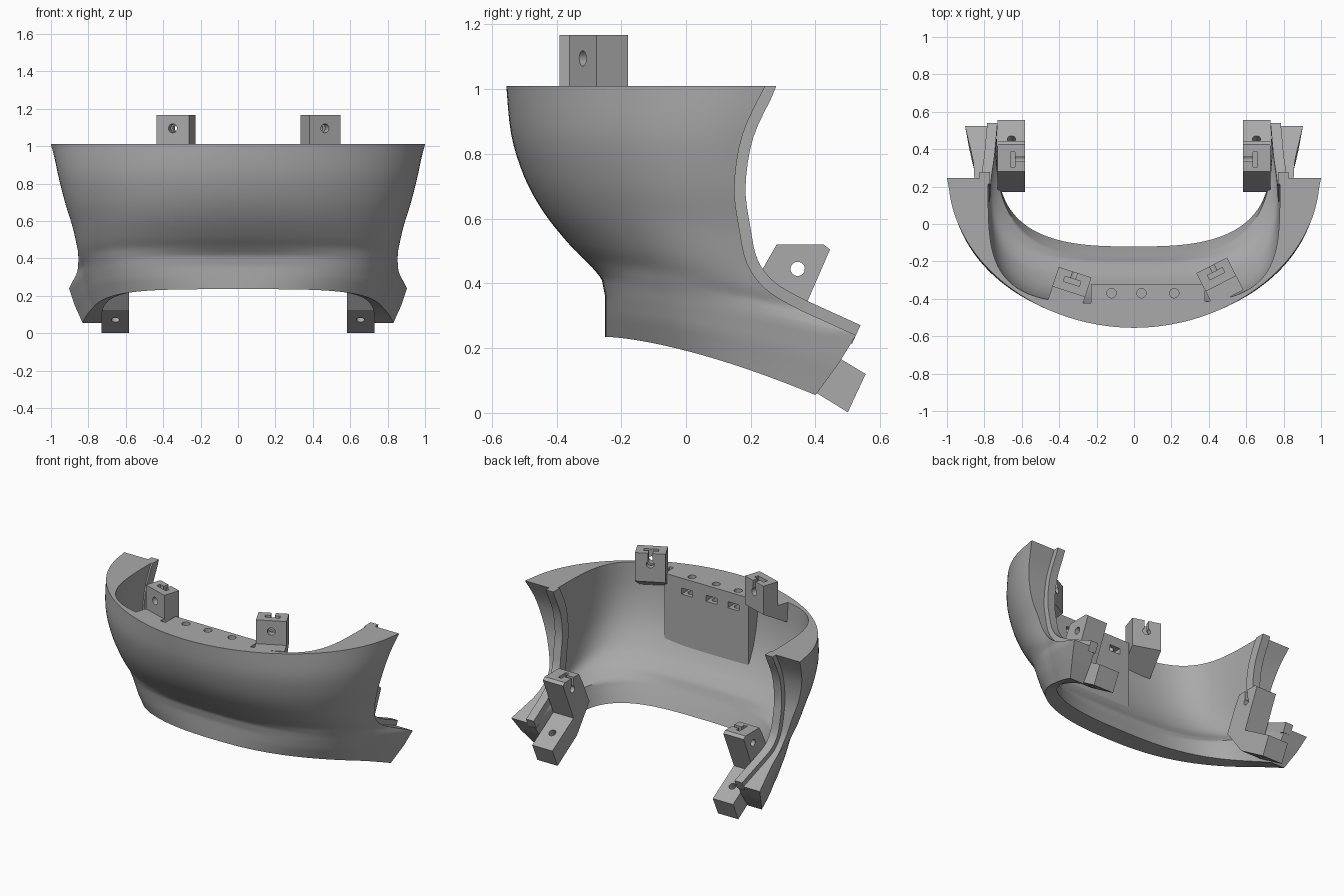
import bpy, bmesh, math
from mathutils import Matrix, Vector

cube = bpy.data.objects.get("Cube")
if cube:
    bpy.data.objects.remove(cube, do_unlink=True)

GREY = (0.4, 0.4, 0.4, 1)
mat = bpy.data.materials.new("plain_grey")
mat.use_nodes = True
mat.diffuse_color = GREY
mat.node_tree.nodes["Principled BSDF"].inputs["Base Color"].default_value = GREY


def finish(name, bm):
    bmesh.ops.recalc_face_normals(bm, faces=bm.faces[:])
    mesh = bpy.data.meshes.new(name)
    bm.to_mesh(mesh)
    bm.free()
    mesh.materials.append(mat)
    obj = bpy.data.objects.new(name, mesh)
    bpy.context.collection.objects.link(obj)
    return obj


def activate(obj):
    bpy.ops.object.select_all(action='DESELECT')
    obj.select_set(True)
    bpy.context.view_layer.objects.active = obj


def smooth(obj):
    activate(obj)
    bpy.ops.object.shade_smooth_by_angle(angle=math.radians(35))


def prism(name, profile, x0, x1):
    """Extrude a (y, z) profile along x."""
    bm = bmesh.new()
    face = bm.faces.new([bm.verts.new((x0, y, z)) for y, z in profile])
    new = bmesh.ops.extrude_face_region(bm, geom=[face])["geom"]
    verts = [v for v in new if isinstance(v, bmesh.types.BMVert)]
    bmesh.ops.translate(bm, vec=(x1 - x0, 0, 0), verts=verts)
    return finish(name, bm)


def box(low, high):
    (x0, y0, z0), (x1, y1, z1) = low, high
    return prism("cutter", [(y0, z0), (y1, z0), (y1, z1), (y0, z1)], x0, x1)


def rod(centre, axis, radius, length):
    bm = bmesh.new()
    turn = Vector((0, 0, 1)).rotation_difference(Vector(axis)).to_matrix().to_4x4()
    bmesh.ops.create_cone(bm, cap_ends=True, segments=24, radius1=radius, radius2=radius,
                          depth=length, matrix=Matrix.Translation(centre) @ turn)
    return finish("cutter", bm)


def cut(obj, cutters):
    for cutter in cutters:
        cutter.hide_render = True
        mod = obj.modifiers.new("cut", 'BOOLEAN')
        mod.operation, mod.solver, mod.object = 'DIFFERENCE', 'EXACT', cutter
        activate(obj)
        bpy.ops.object.modifier_apply(modifier=mod.name)
        bpy.data.objects.remove(cutter, do_unlink=True)


# Shell rows, bottom to top: outer front y, front z, outer half width,
# outer squareness, inner front y, inner half width, rear y, rear z
ROWS = [
    (-.25, .235, .795, 2.5, -.12, .73, .40, .055),
    (-.25, .30, .825, 2.85, -.15, .735, .47, .15),
    (-.25, .36, .845, 3.1, -.18, .74, .525, .24),
    (-.26, .41, .835, 2.9, -.20, .755, .36, .315),
    (-.30, .46, .845, 2.45, -.24, .77, .25, .38),
    (-.36, .52, .86, 2.25, -.29, .775, .19, .46),
    (-.44, .62, .885, 2.15, -.35, .78, .165, .57),
    (-.50, .73, .925, 2.05, -.39, .78, .15, .70),
    (-.54, .86, .965, 2, -.415, .78, .175, .86),
    (-.555, 1.01, .992, 1.95, -.425, .78, .245, 1.01),
]
STEPS, HALF = 4, 40


def fine_rows():
    """Interpolate the rows: straight at the arm ends, curved above."""
    last = len(ROWS) - 1
    for i in range(last):
        a, b = ROWS[i], ROWS[i + 1]
        before, after = ROWS[max(i - 1, 0)], ROWS[min(i + 2, last)]
        for s in range(STEPS):
            t = s / STEPS
            if i < 3:
                row = [p + (q - p) * t for p, q in zip(a, b)]
            else:
                row = [p + t * ((q - o) / 2 + t * (o - 2.5 * p + 2 * q - r / 2
                       + t * (1.5 * (p - q) + (r - o) / 2)))
                       for o, p, q, r in zip(before, a, b, after)]
            yield (i + t) / last, row
    yield 1, ROWS[last]


def ring(front, z_front, width, rear, z_rear, power, flare):
    """One U-shaped row running from the right rear round to the left rear."""
    points = []
    for j in range(-HALF, HALF + 1):
        a = abs(j) / HALF * math.pi / 2
        x = width * math.sin(a) ** (2 / power)
        y = rear - (rear - front) * max(math.cos(a), 0) ** (2 / power)
        s = max((y - front) / (rear - front), 0)
        x += flare * max(y - .2, 0)
        points.append((math.copysign(x, j), y, z_front + (z_rear - z_front) * s ** 1.5))
    return points


# Curved shell with an outer and an inner skin
bm = bmesh.new()
outer, inner = [], []
for k, (yo, zf, xo, power, yi, xi, yr, zr) in fine_rows():
    outer.append([bm.verts.new(p) for p in ring(yo, zf, xo, yr, zr, power, .18)])
    inner.append([bm.verts.new(p) for p in ring(yi, zf, xi, yr, zr, 2.9 + 1.1 * k, 0)])


def bridge(a, b):
    for j in range(len(a) - 1):
        bm.faces.new((a[j], a[j + 1], b[j + 1], b[j]))


for skin in (outer, inner):
    for low, high in zip(skin, skin[1:]):
        bridge(low, high)
for edge in (0, -1):
    bridge(outer[edge], inner[edge])
    bridge([r[edge] for r in outer], [r[edge] for r in inner])
smooth(finish("shell", bm))

# Raised tongue along each rear edge
path = [row[5:] for k, row in fine_rows()][2 * STEPS:]
for side, label in ((1, "left"), (-1, "right")):
    bm = bmesh.new()
    loops = []
    for i, (x, y, z) in enumerate(path):
        before, after = path[max(i - 1, 0)], path[min(i + 1, len(path) - 1)]
        along = Vector((after[1] - before[1], after[2] - before[2])).normalized()
        ny, nz = along.y, -along.x
        if i == len(path) - 1:
            ny, nz = 1, 0
        loops.append([bm.verts.new((side * (x + dx), y + ny * d, z + nz * d))
                      for dx, d in ((-.01, -.03), (.045, -.03), (.045, .034), (-.01, .034))])
    for a, b in zip(loops, loops[1:]):
        for j in range(4):
            n = (j + 1) % 4
            bm.faces.new((a[j], a[n], b[n], b[j]))
    bm.faces.new(loops[0])
    bm.faces.new(loops[-1])
    smooth(finish(label + "_edge_tongue", bm))

# Flat mounting panel inside the front, with bolt holes and nut slots
panel = prism("mounting_panel",
              [(-.32, 1.01), (-.32, .53), (-.46, .87), (-.46, 1.01)], -.23, .38)
for x in (-.12, .04, .215):
    cut(panel, [rod((x, -.37, .98), (0, 0, 1), .025, .2),
                box((x - .04, -.4, .905), (x + .04, -.3, .945))])

# Top brackets on the rim
for label, x, y, turn in (("left", .44, -.27, 27), ("right", -.332, -.31, -18)):
    bracket = prism(label + "_top_bracket",
                    [(.055, 1.167), (.055, .98), (-.14, .87), (-.14, 1.01),
                     (-.055, 1.01), (-.055, 1.167)], -.092, .092)
    cut(bracket, [rod((0, 0, 1.095), (0, 1, 0), .024, .3),
                  box((-.045, -.01, 1.06), (.045, .018, 1.2)),
                  box((-.013, .01, 1.08), (.013, .08, 1.2))])
    bracket.location = (x, y, 0)
    bracket.rotation_euler.z = math.radians(turn)

# Lower brackets inside the arms
SIDE = [(.28, .52), (.425, .52), (.445, .505), (.335, .252), (.555, .12),
        (.5, .002), (.3, .125), (.17, .30), (.24, .45)]
for side, label in ((1, "left"), (-1, "right")):
    bracket = prism(label + "_lower_bracket", SIDE, side * .583, side * .73)
    xs = sorted((side * .635, side * .66))
    stem = sorted((side * .55, side * .64))
    cut(bracket, [rod((side * .65, .345, .445), (1, 0, 0), .022, .4),
                  box((xs[0], .305, .41), (xs[1], .385, .6)),
                  box((stem[0], .333, .43), (stem[1], .357, .6)),
                  rod((side * .655, .42, .125), (0, .5, .86), .022, .2)])
